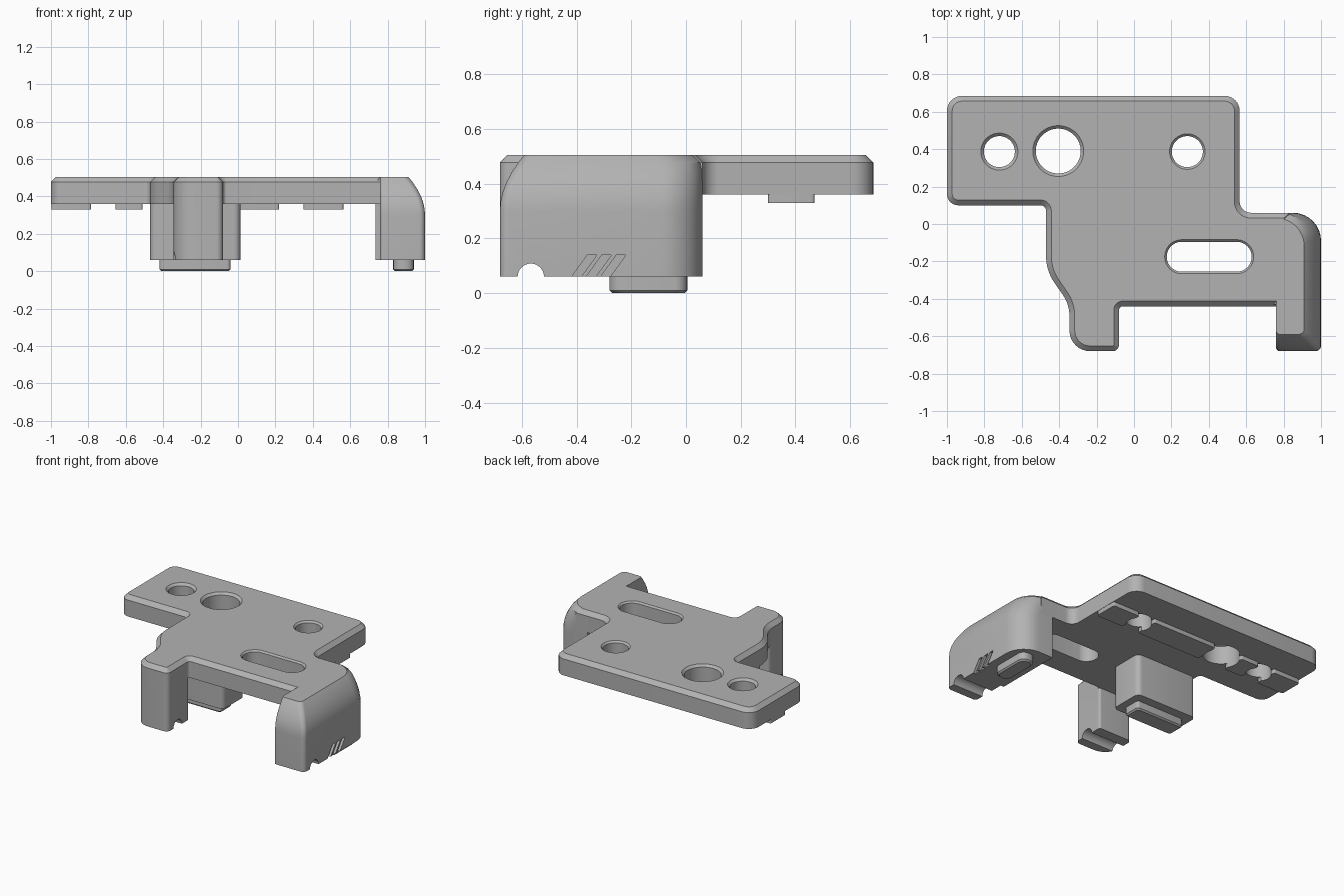
import bpy, bmesh, math
from mathutils import Vector

if "Cube" in bpy.data.objects:
    bpy.data.objects.remove(bpy.data.objects["Cube"])

grey = bpy.data.materials.new("plain_grey")
grey.use_nodes = True
colour = (0.45, 0.45, 0.45, 1)
grey.diffuse_color = colour
grey.node_tree.nodes["Principled BSDF"].inputs["Base Color"].default_value = colour


def rounded(corners, steps=8):
    """Outline from (x, y, radius) corners, each rounded by an arc."""
    out = []
    n = len(corners)
    for i, (x, y, r) in enumerate(corners):
        p = Vector((x, y))
        a = (Vector(corners[i - 1][:2]) - p).normalized()
        b = (Vector(corners[(i + 1) % n][:2]) - p).normalized()
        if r == 0:
            out.append(p)
            continue
        half = a.angle(b) / 2
        centre = p + (a + b).normalized() * r / math.sin(half)
        start = p + a * r / math.tan(half) - centre
        end = p + b * r / math.tan(half) - centre
        sweep = start.angle_signed(end)
        for k in range(steps + 1):
            t = -sweep * k / steps
            c, s = math.cos(t), math.sin(t)
            out.append(centre + Vector((start.x * c - start.y * s,
                                        start.x * s + start.y * c)))
    return out


def loft(name, layers):
    """Solid through (z, outline) layers with matching point counts."""
    bm = bmesh.new()
    rings = [[bm.verts.new((p[0], p[1], z)) for p in pts] for z, pts in layers]
    for low, high in zip(rings, rings[1:]):
        for i in range(len(low)):
            j = (i + 1) % len(low)
            bm.faces.new((low[i], low[j], high[j], high[i]))
    bm.faces.new(rings[0][::-1])
    bm.faces.new(rings[-1])
    bmesh.ops.recalc_face_normals(bm, faces=bm.faces)
    mesh = bpy.data.meshes.new(name)
    bm.to_mesh(mesh)
    bm.free()
    mesh.materials.append(grey)
    ob = bpy.data.objects.new(name, mesh)
    bpy.context.collection.objects.link(ob)
    return ob


def block(name, x0, x1, y0, y1, z0, z1, r=0.0, chamfer=0.0):
    def ring(d):
        return rounded([(x0 + d, y0 + d, r), (x1 - d, y0 + d, r),
                        (x1 - d, y1 - d, r), (x0 + d, y1 - d, r)], 5)
    layers = [(z0, ring(chamfer))] if chamfer else []
    return loft(name, layers + [(z0 + chamfer, ring(0)), (z1, ring(0))])


def combine(target, tool, operation):
    mod = target.modifiers.new(operation.title(), "BOOLEAN")
    mod.operation, mod.object, mod.solver = operation, tool, "EXACT"
    bpy.context.view_layer.objects.active = target
    bpy.ops.object.modifier_apply(modifier=mod.name)
    bpy.data.objects.remove(tool)


def bevel_top(ob, z, width):
    bm = bmesh.new()
    bm.from_mesh(ob.data)
    edges = [e for e in bm.edges if all(v.co.z > z - 1e-4 for v in e.verts)]
    bmesh.ops.bevel(bm, geom=edges, offset=width, segments=1,
                    affect="EDGES", clamp_overlap=False)
    bm.to_mesh(ob.data)
    bm.free()


BASE, UNDER, TOP = 0.06, 0.36, 0.505
FRONT, NOTCH, BACK = -0.68, -0.44, 0.06

# Main plate with chamfered top rim
plate = rounded([
    (-1, 0.1, 0.06), (-0.47, 0.1, 0.03), (-0.47, -0.25, 0.25), (-0.345, -0.43, 0.2),
    (-0.345, FRONT, 0.11), (-0.08, FRONT, 0.035), (-0.08, NOTCH, 0.02),
    (0.83, NOTCH, 0), (0.83, BACK, 0), (0.565, BACK, 0.06),
    (0.565, 0.685, 0.08), (-1, 0.685, 0.08)])
body = loft("bracket_body", [(UNDER, plate), (TOP, plate)])
bevel_top(body, TOP, 0.028)


# Right arm, curving inward at its outer and front faces
def arm_ring(z):
    d = 0.09 * max(0, (z - 0.3) / (TOP - 0.3)) ** 2
    b = max(0, z - TOP + 0.028)
    return rounded([(0.76, FRONT + d, 0.02), (1 - d, FRONT + d, 0.03),
                    (1 - d, BACK - b, 0.15), (0.735 + b, BACK - b, 0),
                    (0.735 + b, NOTCH + 0.01, 0), (0.76, NOTCH + 0.01, 0)])


heights = [BASE, 0.3, 0.335, 0.37, 0.405, 0.44, 0.477, 0.491, TOP]
combine(body, loft("right_arm", [(z, arm_ring(z)) for z in heights]), "UNION")

# Front left leg and the post behind it
leg = rounded([(-0.345, FRONT, 0.11), (-0.08, FRONT, 0.035),
               (-0.08, NOTCH, 0.015), (-0.345, NOTCH, 0.03)])
combine(body, loft("left_leg", [(BASE, leg), (0.42, leg)]), "UNION")
combine(body, block("post", -0.47, 0.013, -0.19, 0.055, BASE, 0.42, 0.035), "UNION")

# Feet
combine(body, block("left_foot", -0.42, -0.04, -0.14, -0.01, 0, 0.1, 0.02, 0.01), "UNION")
combine(body, block("right_foot", 0.83, 0.94, -0.28, 0.005, 0, 0.1, 0.045, 0.01), "UNION")

# Raised strip segments under the plate
for x0, x1 in ((-0.998, -0.785), (-0.655, -0.51), (-0.29, 0.22), (0.35, 0.563)):
    combine(body, block("strip", x0, x1, 0.3, 0.47, 0.33, 0.4, 0.012), "UNION")


# Holes and slot with chamfered rims
def opening(x, y, r, rim, stretch=0.0):
    def ring(radius):
        pts = []
        for k in range(48):
            a = math.tau * (k + 0.5) / 48
            side = math.copysign(stretch, math.cos(a))
            pts.append((x + side + radius * math.cos(a), y + radius * math.sin(a)))
        return pts
    tool = loft("opening", [(0.2, ring(r)), (TOP - rim, ring(r)),
                            (TOP, ring(r + rim)), (0.6, ring(r + rim))])
    combine(body, tool, "DIFFERENCE")


opening(-0.72, 0.387, 0.083, 0.016)
opening(-0.405, 0.39, 0.12, 0.016)
opening(0.285, 0.387, 0.083, 0.012)
opening(0.402, -0.175, 0.08, 0.011, 0.147)

# Round grooves across the underside of the arm and leg
for x in (-0.21, 0.88):
    bpy.ops.mesh.primitive_cylinder_add(vertices=32, radius=0.048, depth=0.5,
                                        location=(x, -0.567, BASE),
                                        rotation=(0, math.pi / 2, 0))
    combine(body, bpy.context.object, "DIFFERENCE")

# Three slanted grip cuts on the outer face of the arm
for k in range(3):
    y = -0.425 + 0.053 * k
    low = [(0.98, y), (1.1, y), (1.1, y + 0.035), (0.98, y + 0.035)]
    high = [(px, py + 0.065) for px, py in low]
    combine(body, loft("grip_cut", [(0.05, low), (0.14, high)]), "DIFFERENCE")

# Clean finish
bpy.ops.object.select_all(action="DESELECT")
body.select_set(True)
bpy.context.view_layer.objects.active = body
body.data.materials.clear()
body.data.materials.append(grey)
for poly in body.data.polygons:
    poly.material_index = 0
bpy.ops.object.shade_smooth_by_angle(angle=math.radians(25))
